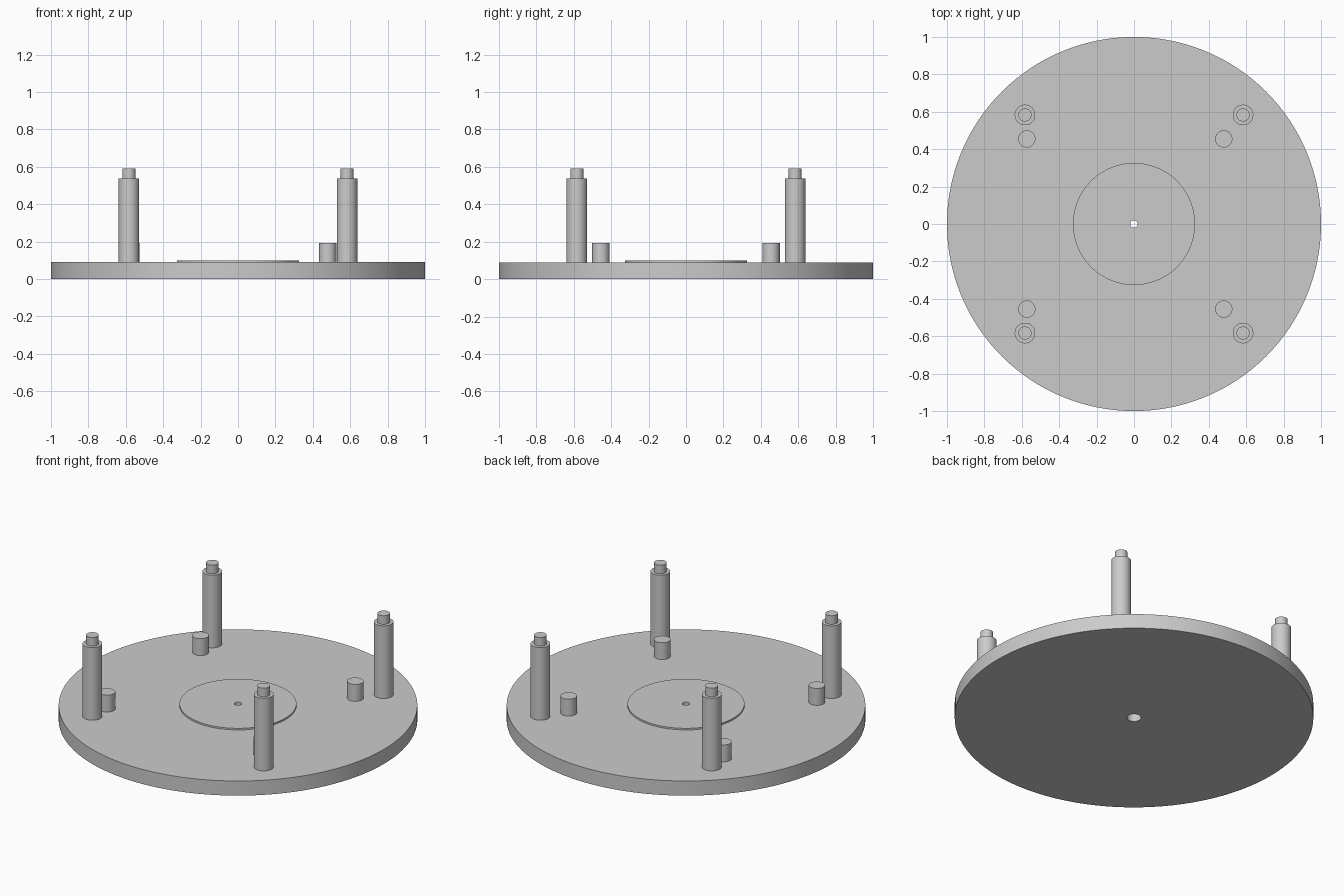
import bpy
import bmesh
import math

if "Cube" in bpy.data.objects:
    bpy.data.objects.remove(bpy.data.objects["Cube"], do_unlink=True)

grey = bpy.data.materials.new("light_grey")
grey.use_nodes = True
colour = (0.6, 0.6, 0.6, 1)
grey.diffuse_color = colour
grey.node_tree.nodes["Principled BSDF"].inputs["Base Color"].default_value = colour


def lathe(name, profile, sides, x=0, y=0, closed=False):
    """Spin a (radius, height) profile around z; zero radii become axis points."""
    bm = bmesh.new()
    rings = []
    for r, z in profile:
        if r == 0:
            rings.append([bm.verts.new((0, 0, z))] * sides)
        else:
            rings.append([bm.verts.new((r * math.cos(math.tau * i / sides),
                                        r * math.sin(math.tau * i / sides), z))
                          for i in range(sides)])
    pairs = list(zip(rings, rings[1:]))
    if closed:
        pairs.append((rings[-1], rings[0]))
    for a, b in pairs:
        for i in range(sides):
            j = (i + 1) % sides
            corners = list(dict.fromkeys((a[i], a[j], b[j], b[i])))
            bm.faces.new(corners)
    bmesh.ops.recalc_face_normals(bm, faces=bm.faces)
    mesh = bpy.data.meshes.new(name)
    bm.to_mesh(mesh)
    bm.free()
    mesh.materials.append(grey)
    obj = bpy.data.objects.new(name, mesh)
    obj.location = (x, y, 0)
    bpy.context.collection.objects.link(obj)
    bpy.ops.object.select_all(action="DESELECT")
    obj.select_set(True)
    bpy.context.view_layer.objects.active = obj
    bpy.ops.object.shade_smooth_by_angle(angle=math.radians(30))
    return obj


base_top = 0.09
pad_top = 0.1

# Round base with raised centre pad and a stepped through hole
lathe("base_plate", [(0.04, 0), (1, 0), (1, base_top), (0.326, base_top),
                     (0.326, pad_top), (0.02, pad_top), (0.02, 0.06), (0.04, 0.06)],
      128, closed=True)

# Tall posts with narrow studs, and short locating pegs
post = [(0, base_top), (0.055, base_top), (0.055, 0.537), (0.035, 0.537),
        (0.035, 0.59), (0, 0.59)]
peg = [(0, base_top), (0.046, base_top), (0.046, 0.194), (0, 0.194)]
for depth, sy in (("front", -1), ("back", 1)):
    for side, sx, peg_x in (("right", -1, -0.573), ("left", 1, 0.48)):
        lathe(f"{depth}_{side}_post", post, 48, sx * 0.583, sy * 0.583)
        lathe(f"{depth}_{side}_peg", peg, 48, peg_x, sy * 0.455)
